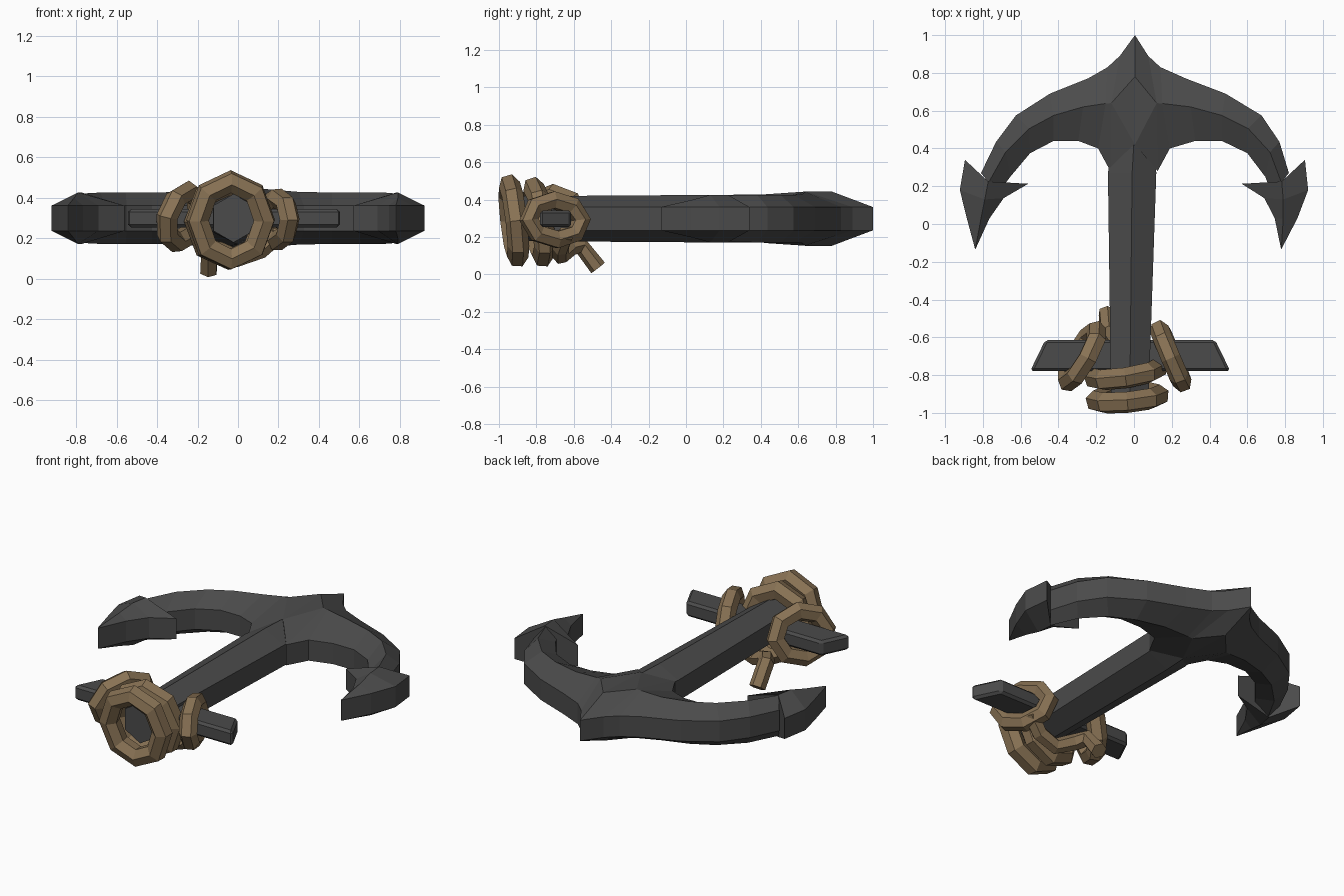
import bpy, bmesh, math
from mathutils import Vector

if "Cube" in bpy.data.objects:
    bpy.data.objects.remove(bpy.data.objects["Cube"])

ZC, EDGE = 0.298, 0.062   # mid height of the anchor, half height of its side edges


def material(name, rgb):
    m = bpy.data.materials.new(name)
    m.diffuse_color = (*rgb, 1)
    m.use_nodes = True
    m.node_tree.nodes["Principled BSDF"].inputs["Base Color"].default_value = m.diffuse_color
    return m


IRON = material("dark_iron", (0.07, 0.07, 0.07))
ROPE = material("rope_brown", (0.25, 0.17, 0.09))


def finish(name, bm, mat):
    bmesh.ops.remove_doubles(bm, verts=bm.verts, dist=0.0005)
    bmesh.ops.recalc_face_normals(bm, faces=bm.faces)
    me = bpy.data.meshes.new(name)
    bm.to_mesh(me)
    bm.free()
    me.materials.append(mat)
    ob = bpy.data.objects.new(name, me)
    bpy.context.collection.objects.link(ob)
    return ob


def loft(bm, sections, side=1, cap_start=True):
    """Six-sided loft. Section: outer xy, ridge xy, inner xy, ridge height, x shift, [inner height]."""
    rings = []
    for o, r, i, h, shift, *inner_h in sections:
        ih = inner_h[0] if inner_h else EDGE
        pts = [(r, h), (o, EDGE), (o, -EDGE), (r, -h), (i, -ih), (i, ih)]
        rings.append([bm.verts.new((side * p[0] + shift, p[1], ZC + z)) for p, z in pts])
    for n, (a, b) in enumerate(zip(rings, rings[1:])):
        for j in range(6):
            k = (j + 1) % 6
            if len(sections[n]) > 5 and j in (3, 5):   # split the crown plate
                p, q = (a[j], b[k]) if j == 5 else (a[k], b[j])
                bm.faces.new((p, q, a[k] if j == 5 else a[j]))
                bm.faces.new((p, q, b[j] if j == 5 else b[k]))
            else:
                bm.faces.new((a[j], a[k], b[k], b[j]))
    for ring in ([rings[0]] if cap_start else []) + [rings[-1]]:
        bm.faces.new(ring[:4])
        bm.faces.new((ring[3], ring[4], ring[5], ring[0]))


# Shank: slightly tapered hexagonal bar
bm = bmesh.new()
loft(bm, [((w, y), (0, y), (-w, y), h, cx) for y, w, h, cx in
          [(-0.90, 0.100, 0.120, -0.022), (0.27, 0.128, 0.128, -0.01), (0.44, 0.11, 0.128, 0.0)]])
finish("shank", bm, IRON)

# Crown and curved arms
ARM = [
    ((0.0, 1.0), (0.0, 0.78), (0.0, 0.42), 0.145, 0.005, 0.130),
    ((0.075, 0.89), (0.12, 0.64), (0.125, 0.28), 0.145, 0.0),
    ((0.14, 0.83), (0.15, 0.638), (0.19, 0.40), 0.143, 0.0),
    ((0.26, 0.77), (0.285, 0.62), (0.31, 0.44), 0.130, 0.015),
    ((0.465, 0.69), (0.445, 0.575), (0.445, 0.44), 0.127, 0.02),
    ((0.65, 0.575), (0.58, 0.505), (0.575, 0.375), 0.127, 0.025),
    ((0.75, 0.435), (0.70, 0.38), (0.675, 0.25), 0.127, 0.02),
    ((0.815, 0.27), (0.775, 0.22), (0.72, 0.17), 0.122, 0.005),
]
bm = bmesh.new()
for s in (1, -1):
    loft(bm, ARM, s, cap_start=False)
finish("arms", bm, IRON)

# Barbed flukes
FLUKE = [
    ((0.90, 0.34), (0.777, 0.225), (0.565, 0.213), 0.127, 0.005),
    ((0.922, 0.18), (0.79, 0.13), (0.69, 0.137), 0.127, 0.0),
    ((0.875, 0.03), (0.80, 0.03), (0.755, 0.03), 0.100, -0.01),
    ((0.812, -0.13), (0.81, -0.132), (0.808, -0.13), 0.063, -0.03),
]
for s, label in ((1, "right"), (-1, "left")):
    bm = bmesh.new()
    loft(bm, FLUKE, s)
    finish("fluke_" + label, bm, IRON)

# Stock: crossbar that is longer along its front edge
bm = bmesh.new()
bmesh.ops.create_cube(bm, size=1)
for v in bm.verts:
    half = 0.53 if v.co.y < 0 else 0.45
    v.co = (math.copysign(half, v.co.x) - 0.02, -0.697 + v.co.y * 0.165, 0.298 + v.co.z * 0.09)
bmesh.ops.bevel(bm, geom=bm.edges[:], offset=0.014, segments=1, affect='EDGES')
finish("stock", bm, IRON)


def rope(name, points, radius, cyclic=False):
    cu = bpy.data.curves.new(name, 'CURVE')
    cu.dimensions = '3D'
    cu.bevel_depth, cu.bevel_resolution, cu.use_fill_caps = radius, 1, True
    sp = cu.splines.new('POLY')
    sp.points.add(len(points) - 1)
    for p, co in zip(sp.points, points):
        p.co = (*co, 1)
    sp.use_cyclic_u, sp.use_smooth = cyclic, False
    cu.materials.append(ROPE)
    ob = bpy.data.objects.new(name, cu)
    bpy.context.collection.objects.link(ob)
    bpy.ops.object.select_all(action='DESELECT')
    ob.select_set(True)
    bpy.context.view_layer.objects.active = ob
    bpy.ops.object.convert(target='MESH')


def rope_ring(name, c, u, v, radius, n=8):
    c, u, v = Vector(c), Vector(u), Vector(v)
    angles = [2 * math.pi * i / n for i in range(n)]
    rope(name, [c + u * math.cos(a) + v * math.sin(a) for a in angles], radius, True)


# Rope coils round the shank end
rope_ring("rope_coil_front", (-0.035, -0.922, 0.287), (0.165, 0.015, 0), (0, -0.022, 0.192), 0.058)
rope_ring("rope_coil_rear", (-0.045, -0.79, 0.28), (0.165, 0.025, 0), (0, -0.025, 0.185), 0.058)

# Rope loops slung round the stock
rope_ring("rope_loop_left", (-0.275, -0.70, 0.305), (-0.075, -0.135, 0), (0.03, -0.01, 0.125), 0.054)
rope_ring("rope_loop_right", (0.195, -0.70, 0.292), (0.06, -0.14, 0), (0, -0.01, 0.105), 0.052)

# Strand passing under the shank and ending in a loose tail
rope("rope_tail", [(0.20, -0.64, 0.22), (0.11, -0.67, 0.14), (0.0, -0.67, 0.10),
                   (-0.10, -0.62, 0.14), (-0.14, -0.56, 0.15), (-0.145, -0.47, 0.035)], 0.046)
